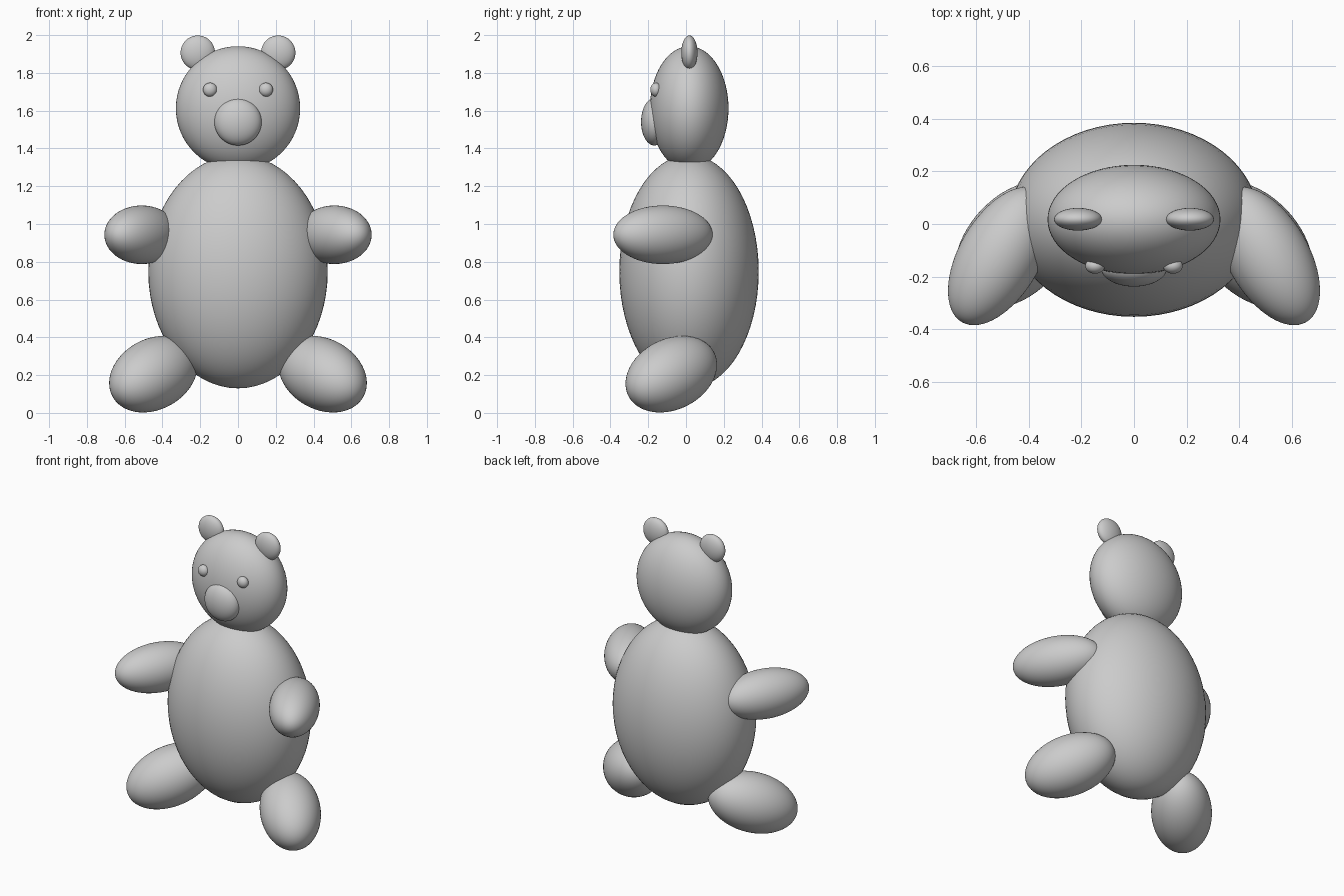
import bpy
from mathutils import Vector

if "Cube" in bpy.data.objects:
    bpy.data.objects.remove(bpy.data.objects["Cube"])


def ellipsoid(name, center, radii, axis=None):
    """Smooth ellipsoid; if axis is given, its local z points along it."""
    bpy.ops.mesh.primitive_uv_sphere_add(segments=64, ring_count=32, radius=1)
    ob = bpy.context.object
    ob.name = name
    ob.location = center
    ob.scale = radii
    if axis:
        ob.rotation_euler = Vector(axis).to_track_quat('Z', 'Y').to_euler()
    bpy.ops.object.shade_smooth()
    return ob


def pair(name, center, radii, axis=None):
    """Left and right copies mirrored across x = 0."""
    for side, s in (("right", 1), ("left", -1)):
        c = (center[0] * s, center[1], center[2])
        a = (axis[0] * s, axis[1], axis[2]) if axis else None
        ellipsoid(f"{name}_{side}", c, radii, a)


# Torso, head and snout
ellipsoid("body", (0, 0.016, 0.748), (0.475, 0.369, 0.618))
ellipsoid("head", (0, 0.017, 1.612), (0.329, 0.208, 0.329))
ellipsoid("snout", (0, -0.168, 1.541), (0.125, 0.07, 0.125))

# Flat ears and small eyes
pair("ear", (0.213, 0.018, 1.907), (0.091, 0.043, 0.091))
pair("eye", (0.148, -0.159, 1.711), (0.037, 0.03, 0.037))

# Arms reach forward and outward, legs also slope down
pair("arm", (0.51, -0.122, 0.943), (0.155, 0.155, 0.29), (0.5, -0.866, 0))
pair("leg", (0.448, -0.078, 0.205), (0.187, 0.187, 0.291), (0.14, -0.153, -0.078))
